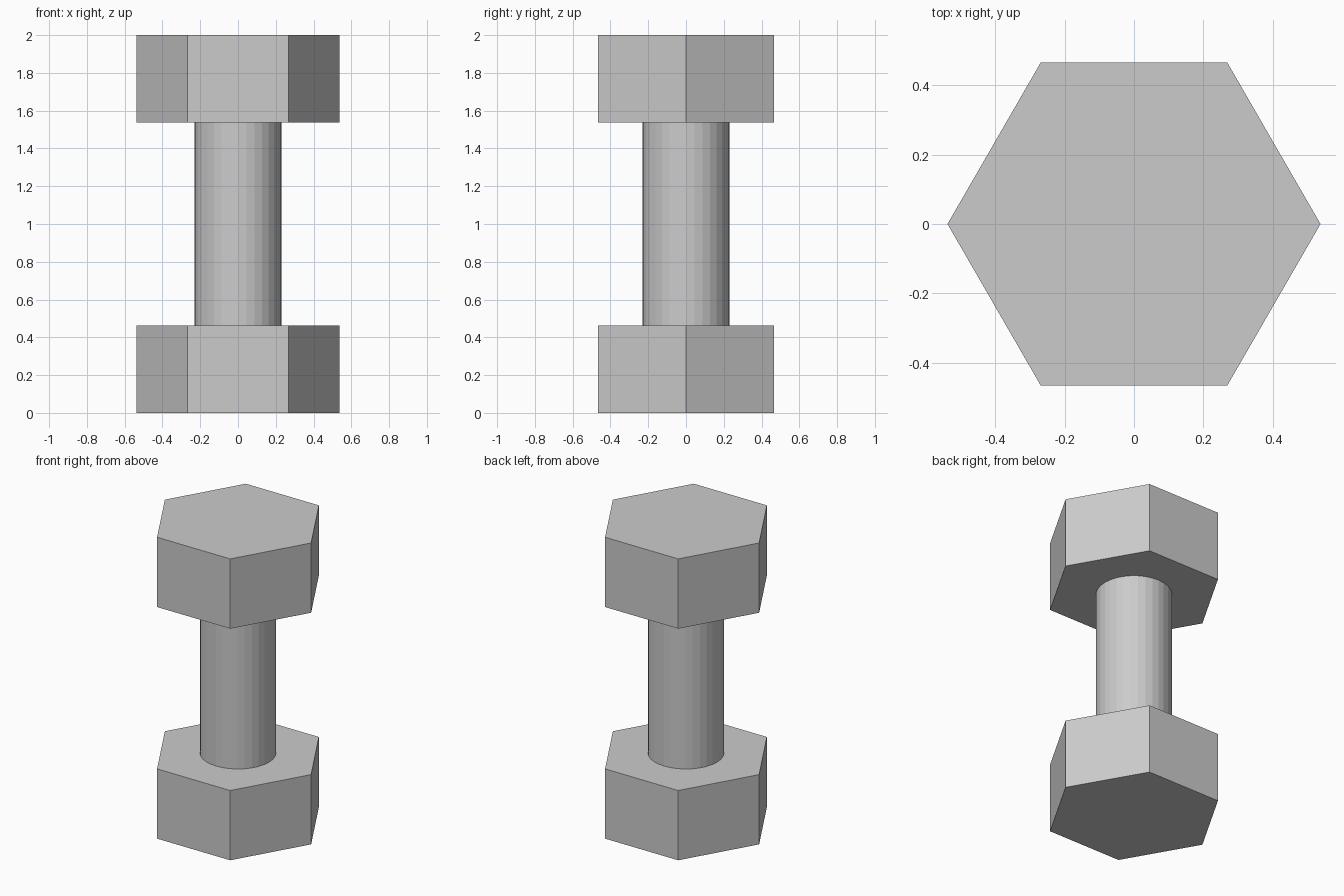
import bpy
import math

if "Cube" in bpy.data.objects:
    bpy.data.objects.remove(bpy.data.objects["Cube"])

HEAD_RADIUS = 0.537
HEAD_HEIGHT = 0.463
SHAFT_RADIUS = 0.229
TOTAL_HEIGHT = 2.0


def prism(name, sides, radius, z_bottom, z_top, turn=0.0):
    bpy.ops.mesh.primitive_cylinder_add(
        vertices=sides, radius=radius, depth=z_top - z_bottom,
        location=(0, 0, (z_bottom + z_top) / 2), rotation=(0, 0, turn))
    bpy.context.object.name = name


# Hexagonal weights, with corners pointing along x
prism("lower_weight", 6, HEAD_RADIUS, 0, HEAD_HEIGHT, math.radians(30))
prism("upper_weight", 6, HEAD_RADIUS, TOTAL_HEIGHT - HEAD_HEIGHT, TOTAL_HEIGHT, math.radians(30))

# Faceted round handle between the weights
prism("handle", 32, SHAFT_RADIUS, HEAD_HEIGHT, TOTAL_HEIGHT - HEAD_HEIGHT)
